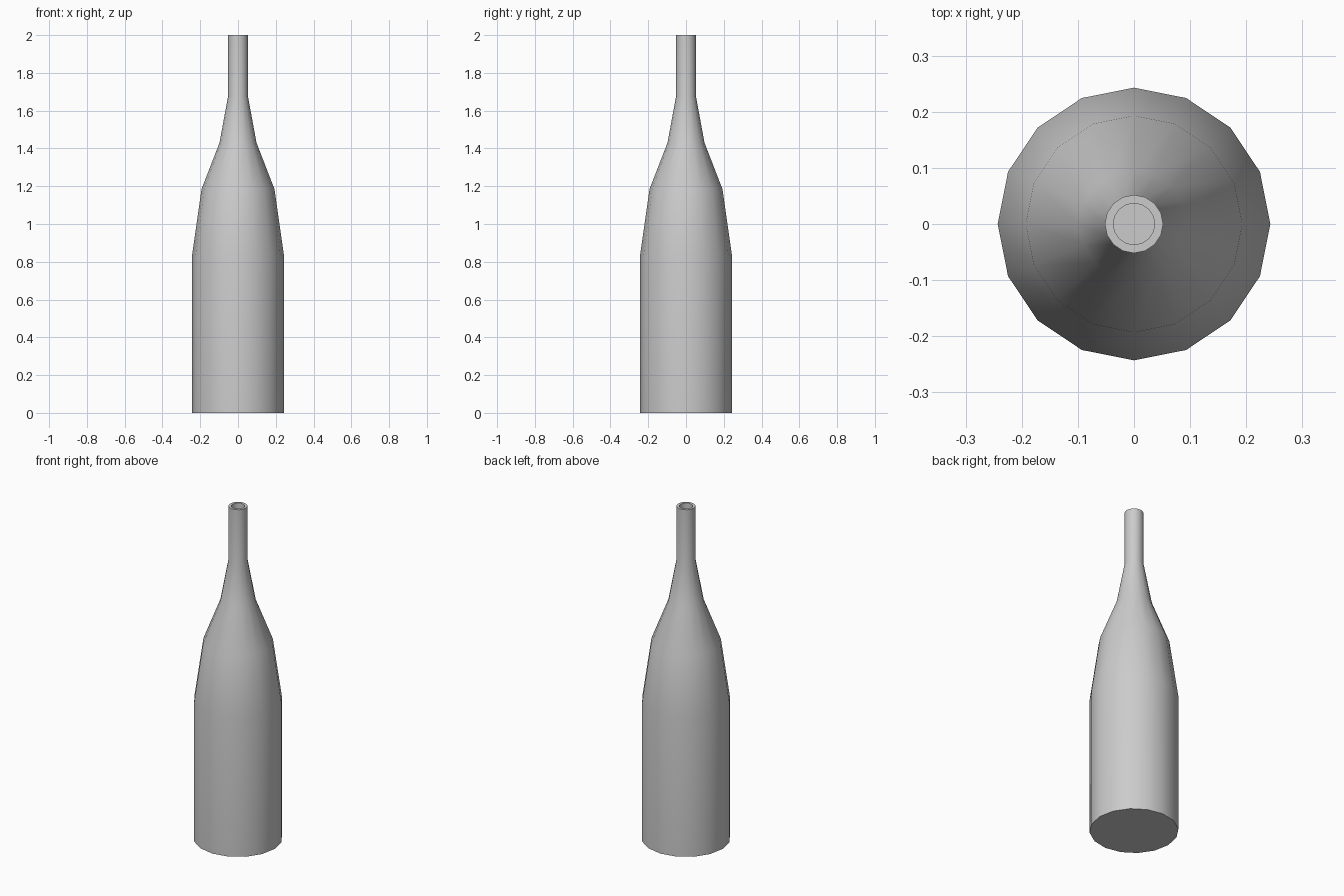
import bpy, bmesh
from math import cos, sin, pi, radians

if "Cube" in bpy.data.objects:
    bpy.data.objects.remove(bpy.data.objects["Cube"])

SIDES = 16
# Bottle profile as (radius, height): body, shoulder, neck, rim, then down the bore
PROFILE = [(0.243, 0.0), (0.243, 0.835), (0.193, 1.185), (0.098, 1.43),
           (0.052, 1.68), (0.052, 2.0), (0.037, 2.0), (0.037, 1.68)]


def lathe(name, profile, sides):
    bm = bmesh.new()
    rings = [[bm.verts.new((r * cos(2 * pi * i / sides), r * sin(2 * pi * i / sides), z))
              for i in range(sides)] for r, z in profile]
    for low, high in zip(rings, rings[1:]):
        for i in range(sides):
            j = (i + 1) % sides
            bm.faces.new((low[i], low[j], high[j], high[i]))
    # Close the base and the floor of the bore
    bm.faces.new(rings[0][::-1])
    bm.faces.new(rings[-1])
    bmesh.ops.recalc_face_normals(bm, faces=bm.faces[:])
    mesh = bpy.data.meshes.new(name)
    bm.to_mesh(mesh)
    bm.free()
    obj = bpy.data.objects.new(name, mesh)
    bpy.context.collection.objects.link(obj)
    return obj


# Bottle
bottle = lathe("bottle", PROFILE, SIDES)
bpy.context.view_layer.objects.active = bottle
bottle.select_set(True)
bpy.ops.object.shade_smooth_by_angle(angle=radians(30))
